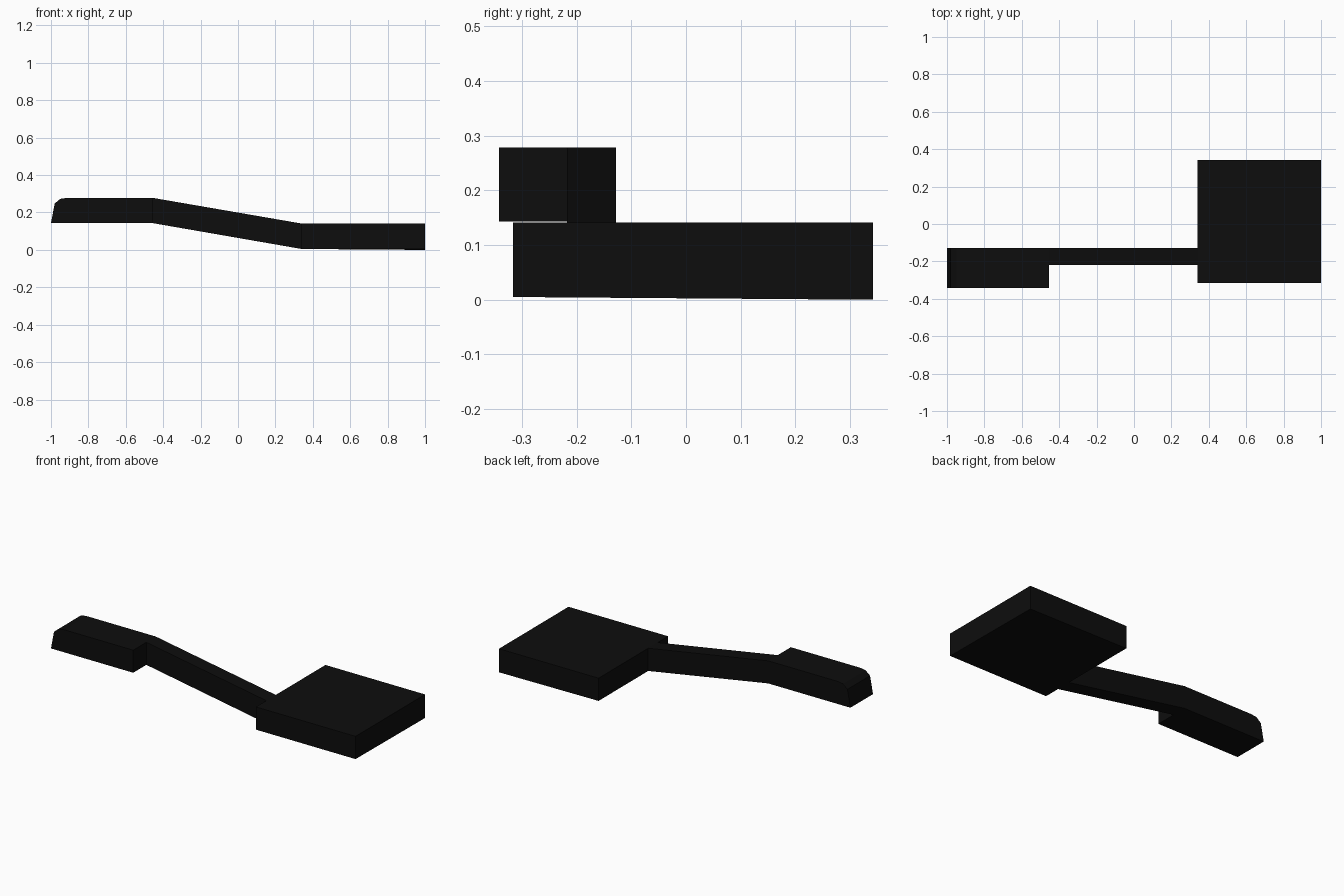
import bpy
import bmesh

if "Cube" in bpy.data.objects:
    bpy.data.objects.remove(bpy.data.objects["Cube"])

black = bpy.data.materials.new("matte black")
black.diffuse_color = (0.004, 0.004, 0.004, 1.0)
black.use_nodes = True
black.node_tree.nodes["Principled BSDF"].inputs["Base Color"].default_value = black.diffuse_color


def extrude_profile(name, profile, y0, y1):
    """Solid made from an x-z outline swept from y0 to y1."""
    bm = bmesh.new()
    face = bm.faces.new([bm.verts.new((x, y0, z)) for x, z in profile])
    ext = bmesh.ops.extrude_face_region(bm, geom=[face])
    for v in ext["geom"]:
        if isinstance(v, bmesh.types.BMVert):
            v.co.y = y1
    bmesh.ops.recalc_face_normals(bm, faces=bm.faces)
    mesh = bpy.data.meshes.new(name)
    bm.to_mesh(mesh)
    bm.free()
    mesh.materials.append(black)
    obj = bpy.data.objects.new(name, mesh)
    bpy.context.collection.objects.link(obj)
    return obj


# Raised end block with a rounded outer top edge
extrude_profile("raised_block",
                [(-1.0, 0.143), (-0.455, 0.143), (-0.455, 0.278), (-0.915, 0.278),
                 (-0.95, 0.273), (-0.98, 0.248)],
                -0.342, -0.128)

# Narrow sloping arm flush with the back of the raised block
extrude_profile("sloping_arm",
                [(-0.455, 0.143), (0.34, 0.005), (0.34, 0.141), (-0.455, 0.278)],
                -0.218, -0.128)

# Wide square slab, with its back right corner dipping to the ground
slab = extrude_profile("square_slab",
                       [(0.34, 0.005), (1.0, 0.005), (1.0, 0.141), (0.34, 0.141)],
                       -0.316, 0.342)
for v in slab.data.vertices:
    if v.co.x > 0.9 and v.co.y > 0 and v.co.z < 0.05:
        v.co.z = 0.0
